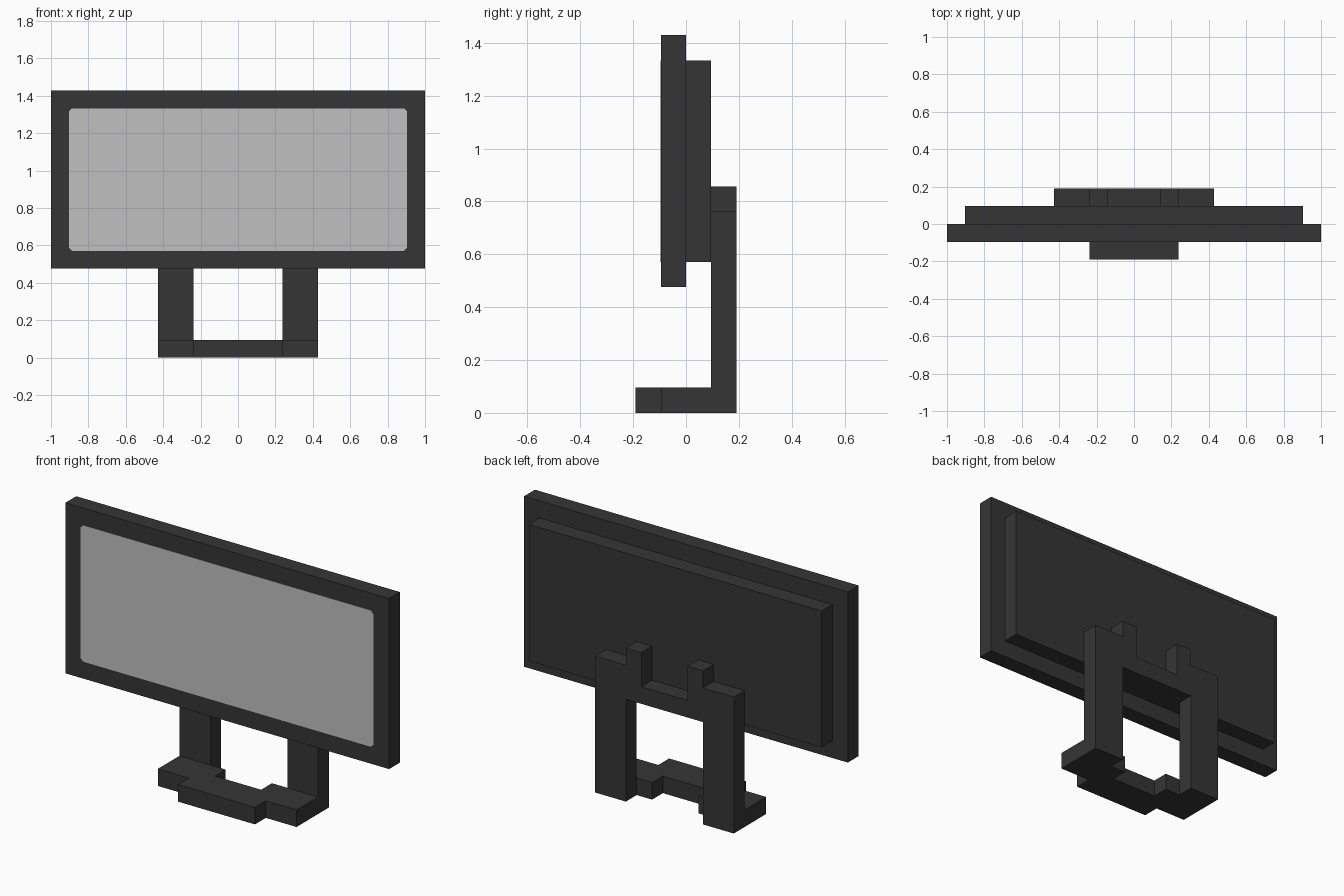
import bpy, bmesh
from mathutils import Vector

if "Cube" in bpy.data.objects:
    bpy.data.objects.remove(bpy.data.objects["Cube"])

U = 2 / 21  # the whole model sits on this grid step


def material(name, grey):
    m = bpy.data.materials.new(name)
    m.diffuse_color = (grey, grey, grey, 1)
    m.use_nodes = True
    m.node_tree.nodes["Principled BSDF"].inputs["Base Color"].default_value = m.diffuse_color
    return m


CHARCOAL = material("charcoal plastic", 0.036)
SCREEN_GREY = material("light grey screen", 0.53)


def prism(name, outline, plane, start, end, mat):
    """Extrude a 2D outline (grid steps); plane 'xz' goes along y, 'xy' along z."""
    def point(a, b, c):
        return Vector((a, c, b) if plane == "xz" else (a, b, c)) * U
    bm = bmesh.new()
    face = bm.faces.new([bm.verts.new(point(a, b, start)) for a, b in outline])
    ext = bmesh.ops.extrude_face_region(bm, geom=[face], use_keep_orig=True)
    verts = [v for v in ext["geom"] if isinstance(v, bmesh.types.BMVert)]
    bmesh.ops.translate(bm, verts=verts, vec=point(0, 0, end - start))
    bmesh.ops.recalc_face_normals(bm, faces=bm.faces)
    mesh = bpy.data.meshes.new(name)
    bm.to_mesh(mesh)
    bm.free()
    mesh.materials.append(mat)
    obj = bpy.data.objects.new(name, mesh)
    bpy.context.collection.objects.link(obj)
    return obj


def rect(x, z0, z1):
    return [(-x, z0), (x, z0), (x, z1), (-x, z1)]


def mirrored(half):
    """Complete a right-half outline with its left half."""
    return half + [(-a, b) for a, b in reversed(half)]


# Display: front frame and the smaller rear housing
prism("display_frame", rect(10.5, 5, 15), "xz", -1, 0, CHARCOAL)
prism("rear_housing", rect(9.5, 6, 14), "xz", 0, 1, CHARCOAL)

# Screen: thin plate with clipped corners
c = 0.17
prism("screen", mirrored([(9.5 - c, 6), (9.5, 6 + c), (9.5, 14 - c), (9.5 - c, 14)]),
      "xz", -1.02, -1, SCREEN_GREY)

# Rear bracket: two legs, cross bar and two raised posts
prism("stand_bracket", mirrored([(2.5, 6), (2.5, 0), (4.5, 0), (4.5, 8),
                                 (2.5, 8), (2.5, 9), (1.5, 9), (1.5, 7)]),
      "xz", 1, 2, CHARCOAL)

# Base: stepped foot reaching forward from the legs
prism("stand_base", mirrored([(2.5, -2), (2.5, -1), (4.5, -1), (4.5, 1),
                              (1.5, 1), (1.5, 0)]),
      "xy", 0, 1, CHARCOAL)
